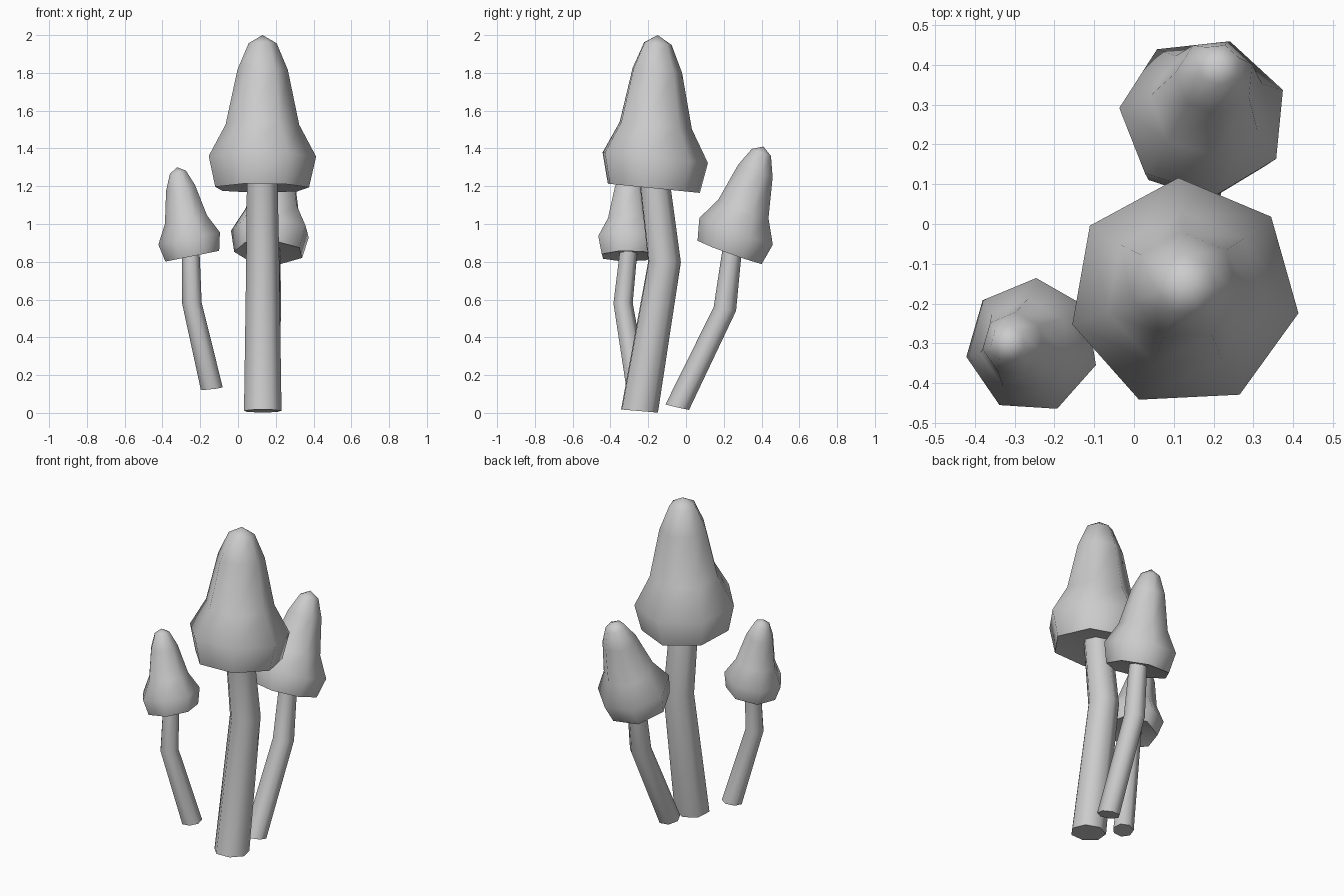
import bpy, bmesh
from math import radians, sin, cos, tau
from mathutils import Vector

if "Cube" in bpy.data.objects:
    bpy.data.objects.remove(bpy.data.objects["Cube"])

SIDES = 7
UP = Vector((0, 0, 1))

grey = bpy.data.materials.new("pale grey")
grey.use_nodes = True
colour = (0.6, 0.6, 0.6, 1)
grey.diffuse_color = colour
grey.node_tree.nodes["Principled BSDF"].inputs["Base Color"].default_value = colour

# Cap silhouette: height along the axis (0 to 1) and radius, from rim to crown
CAP = [(0.0, 0.255), (0.2, 0.292), (0.41, 0.2), (0.77, 0.137), (0.945, 0.076)]


def add_ring(bm, centre, normal, radius, turn):
    tilt = UP.rotation_difference(normal)
    return [bm.verts.new(centre + tilt @ Vector((radius * cos(turn + tau * i / SIDES),
                                                 radius * sin(turn + tau * i / SIDES), 0)))
            for i in range(SIDES)]


def bridge(bm, low, high):
    for i in range(SIDES):
        j = (i + 1) % SIDES
        bm.faces.new((low[i], low[j], high[j], high[i]))


def fan(bm, ring, point):
    tip = bm.verts.new(point)
    for i in range(SIDES):
        bm.faces.new((ring[i], ring[(i + 1) % SIDES], tip))


def finish(bm, name):
    bmesh.ops.recalc_face_normals(bm, faces=bm.faces)
    mesh = bpy.data.meshes.new(name)
    bm.to_mesh(mesh)
    bm.free()
    mesh.materials.append(grey)
    obj = bpy.data.objects.new(name, mesh)
    bpy.context.collection.objects.link(obj)
    bpy.ops.object.select_all(action='DESELECT')
    obj.select_set(True)
    bpy.context.view_layer.objects.active = obj
    bpy.ops.object.shade_smooth_by_angle(angle=radians(58))


def make_cap(name, base, tip, normal, scale, turn):
    base, tip, normal = Vector(base), Vector(tip), Vector(normal).normalized()
    bm = bmesh.new()
    rings = [add_ring(bm, base.lerp(tip, h), normal, r * scale, radians(turn)) for h, r in CAP]
    for low, high in zip(rings, rings[1:]):
        bridge(bm, low, high)
    fan(bm, rings[-1], tip)
    # Slightly hollow underside
    fan(bm, rings[0], base + normal * 0.04 * scale)
    finish(bm, name)


def make_stem(name, path, radii, turn):
    points = [Vector(p) for p in path]
    bm = bmesh.new()
    rings = []
    for i, (point, radius) in enumerate(zip(points, radii)):
        along = points[min(i + 1, len(points) - 1)] - points[max(i - 1, 0)]
        normal = (along.normalized() + UP).normalized()
        rings.append(add_ring(bm, point, normal, radius, radians(turn)))
    for low, high in zip(rings, rings[1:]):
        bridge(bm, low, high)
    bm.faces.new(rings[0])
    bm.faces.new(rings[-1])
    finish(bm, name)


# Tall mushroom in the middle
make_stem("tall_stem", [(0.13, -0.25, 0.01), (0.13, -0.117, 0.8), (0.127, -0.172, 1.25)],
          (0.102, 0.09, 0.083), -10)
make_cap("tall_cap", (0.125, -0.18, 1.19), (0.13, -0.15, 2.0), (0, 0.1, 1), 1.0, -10)

# Small mushroom on the right side
make_stem("small_stem", [(-0.138, -0.26, 0.13), (-0.243, -0.335, 0.58), (-0.25, -0.305, 0.86)],
          (0.06, 0.053, 0.048), 35)
make_cap("small_cap", (-0.24, -0.308, 0.83), (-0.322, -0.3, 1.3), (-0.2, 0, 1), 0.585, 35)

# Leaning mushroom at the back
make_stem("back_stem", [(0.15, -0.045, 0.03), (0.17, 0.207, 0.55), (0.175, 0.25, 0.9)],
          (0.066, 0.062, 0.052), 20)
make_cap("back_cap", (0.165, 0.235, 0.85), (0.215, 0.41, 1.41), (0.05, 0.36, 1), 0.73, 20)
